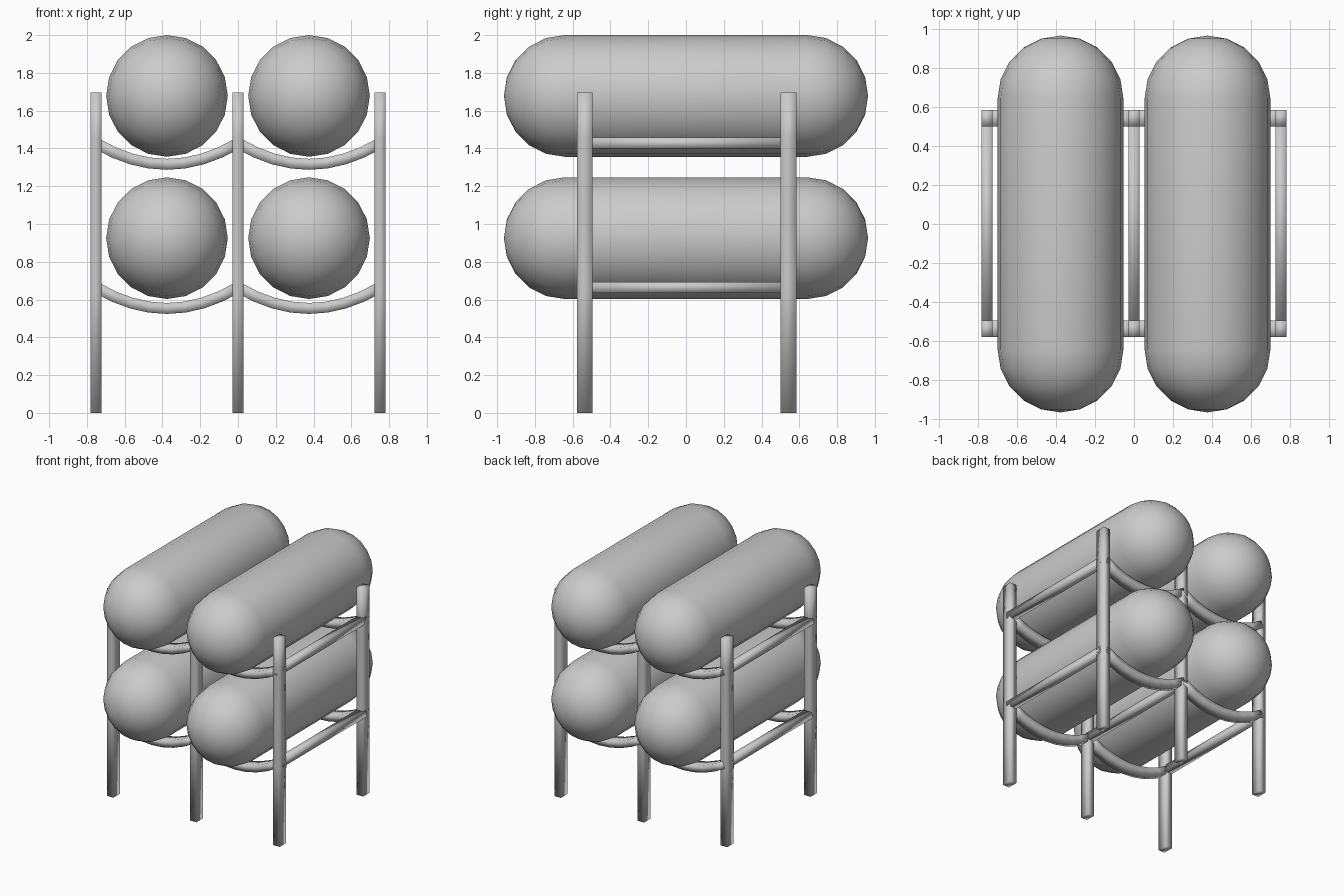
import bpy, bmesh
from math import sin, cos, pi, tau
from mathutils import Vector

cube = bpy.data.objects.get("Cube")
if cube:
    bpy.data.objects.remove(cube, do_unlink=True)

POST_X = {"right": -0.752, "middle": 0.0, "left": 0.752}
POST_Y = {"front": -0.536, "back": 0.542}
TIERS = {"lower": (0.665, 0.925), "upper": (1.428, 1.678)}  # rail z, tank z
TANK_X = {"right": -0.376, "left": 0.376}
TUBE = 0.058       # rail and bar thickness
DEPTH = 0.084      # post and bar depth along y
RADIUS = 0.322     # tank radius
STRAIGHT = 0.642   # half length of the tank's straight body
SAG = 0.112        # dip of the cradle bars


def finish(bm, name):
    bmesh.ops.recalc_face_normals(bm, faces=bm.faces)
    for face in bm.faces:
        face.smooth = True
    mesh = bpy.data.meshes.new(name)
    bm.to_mesh(mesh)
    bm.free()
    obj = bpy.data.objects.new(name, mesh)
    bpy.context.collection.objects.link(obj)
    return obj


def sweep(name, path, side, width, height):
    """Sweep a rectangle along a path; side is the constant width direction."""
    bm = bmesh.new()
    side = Vector(side)
    path = [Vector(p) for p in path]
    rings = []
    for i, p in enumerate(path):
        tangent = path[min(i + 1, len(path) - 1)] - path[max(i - 1, 0)]
        up = tangent.cross(side).normalized()
        rings.append([bm.verts.new(p + side * a * width / 2 + up * b * height / 2)
                      for a, b in ((-1, -1), (1, -1), (1, 1), (-1, 1))])
    for r, s in zip(rings, rings[1:]):
        for k in range(4):
            n = (k + 1) % 4
            bm.faces.new((r[k], r[n], s[n], s[k]))
    bm.faces.new(rings[0])
    bm.faces.new(rings[-1])
    return finish(bm, name)


def tank(name, x, z):
    """Spin a capsule profile around the y axis."""
    bm = bmesh.new()
    steps = 5
    angles = [pi / 2 * i / steps for i in range(steps + 1)]
    half = [(STRAIGHT + RADIUS * cos(a), RADIUS * sin(a)) for a in angles]
    profile = half + [(-y, r) for y, r in reversed(half)]
    verts = [bm.verts.new((0, y, r)) for y, r in profile]
    edges = [bm.edges.new(pair) for pair in zip(verts, verts[1:])]
    bmesh.ops.spin(bm, geom=verts + edges, cent=(0, 0, 0), axis=(0, 1, 0),
                   angle=tau, steps=20, use_merge=False)
    bmesh.ops.remove_doubles(bm, verts=bm.verts, dist=0.0005)
    obj = finish(bm, name)
    obj.location = (x, 0, z)


# Upright posts, with rings where the rails meet them
levels = [0]
for rail_z, _ in TIERS.values():
    levels += [rail_z - TUBE / 2, rail_z + TUBE / 2]
levels.append(1.695)
for xn, x in POST_X.items():
    for yn, y in POST_Y.items():
        sweep(f"{yn}_{xn}_post", [(x, y, z) for z in levels], (0, 1, 0), DEPTH, TUBE)

for tier, (rail_z, tank_z) in TIERS.items():
    # Straight side rails between front and back posts
    for xn, x in POST_X.items():
        sweep(f"{tier}_{xn}_rail", [(x, y, rail_z) for y in POST_Y.values()],
              (1, 0, 0), TUBE, TUBE)
    for xn, x in TANK_X.items():
        # Sagging cradle bars between neighbouring posts
        for yn, y in POST_Y.items():
            path = []
            for i in range(9):
                t = i / 4 - 1
                path.append((x + t * 0.376, y, rail_z - SAG * (1 - t * t)))
            sweep(f"{tier}_{yn}_{xn}_cradle", path, (0, 1, 0), DEPTH, TUBE)
        # Round-ended tank resting in the cradle
        tank(f"{tier}_{xn}_tank", x, tank_z)
